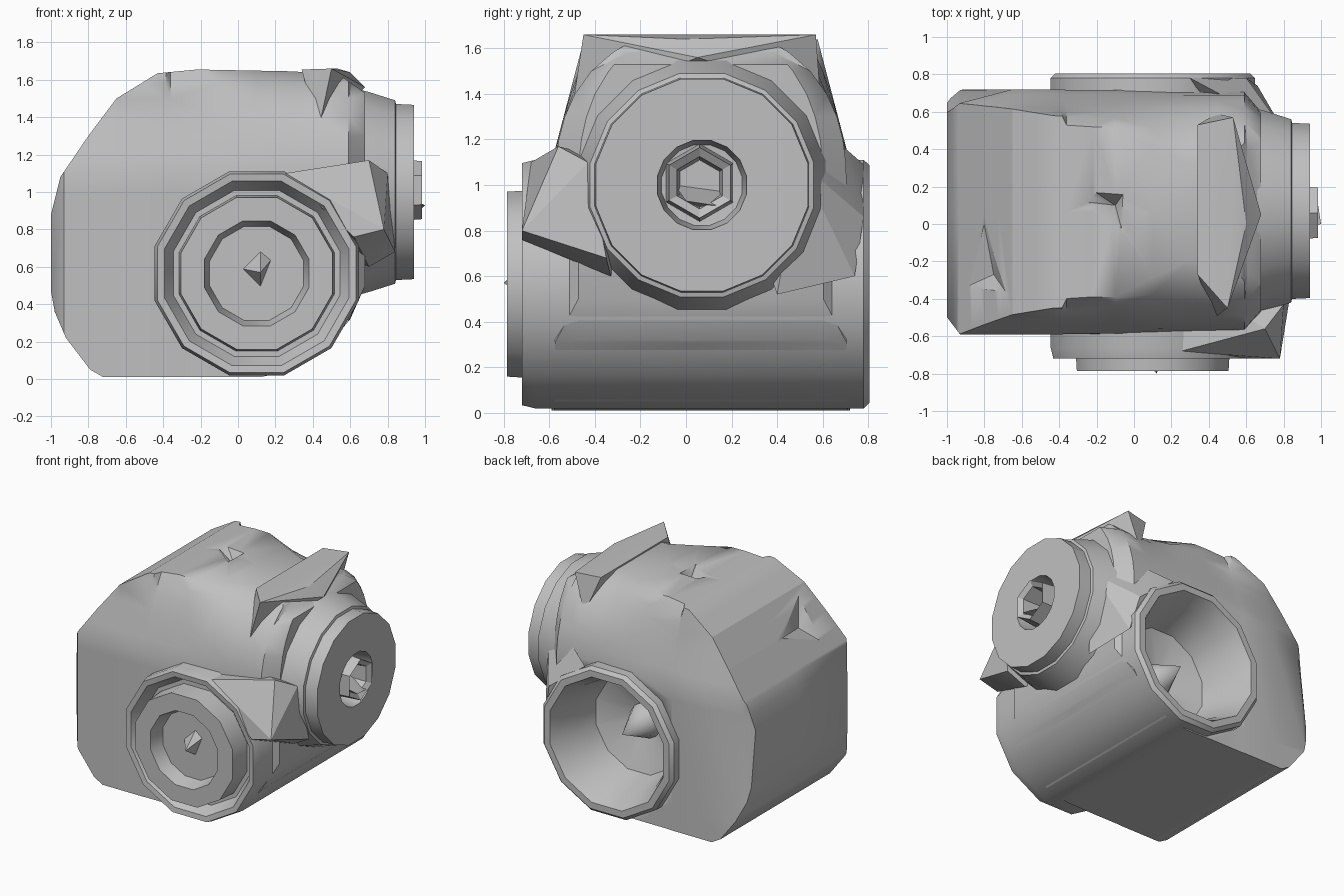
import bpy, bmesh, math

old = bpy.data.objects.get("Cube")
if old:
    bpy.data.objects.remove(old, do_unlink=True)

grey = bpy.data.materials.new("plain grey")
grey.use_nodes = True
grey.diffuse_color = (0.53, 0.53, 0.53, 1)
grey.node_tree.nodes["Principled BSDF"].inputs["Base Color"].default_value = (0.53, 0.53, 0.53, 1)

MID = 0.065  # y of the body's long axis


def clamp(t):
    return min(1, max(0, t))


def finish(name, bm, angle=40):
    bmesh.ops.recalc_face_normals(bm, faces=bm.faces[:])
    mesh = bpy.data.meshes.new(name)
    bm.to_mesh(mesh)
    bm.free()
    obj = bpy.data.objects.new(name, mesh)
    bpy.context.collection.objects.link(obj)
    mesh.materials.append(grey)
    bpy.ops.object.select_all(action='DESELECT')
    obj.select_set(True)
    bpy.context.view_layer.objects.active = obj
    bpy.ops.object.shade_smooth_by_angle(angle=math.radians(angle))
    return obj


def lathe(name, axis, centre, profile, sides=12, turn=0.5, angle=40):
    """Turn (radius, position) pairs around the x or y axis."""
    bm = bmesh.new()
    rings = []
    for r, d in profile:
        ring = []
        for i in range(sides if r else 1):
            a = (i + turn) * math.tau / sides
            u, v = r * math.cos(a), centre[1] + r * math.sin(a)
            p = (centre[0] + u, d, v) if axis == 'y' else (d, centre[0] + u, v)
            ring.append(bm.verts.new(p))
        rings.append(ring)
    for a, b in zip(rings, rings[1:]):
        for i in range(sides):
            j = (i + 1) % sides
            quad = [a[i % len(a)], a[j % len(a)], b[j % len(b)], b[i % len(b)]]
            bm.faces.new(list(dict.fromkeys(quad)))
    return finish(name, bm, angle)


def hull(name, points):
    bm = bmesh.new()
    verts = [bm.verts.new(p) for p in points]
    res = bmesh.ops.convex_hull(bm, input=verts)
    junk = {v for v in res["geom_interior"] + res["geom_unused"]
            if isinstance(v, bmesh.types.BMVert)}
    bmesh.ops.delete(bm, geom=list(junk), context='VERTS')
    return finish(name, bm, 15)


def cut(target, cutter):
    mod = target.modifiers.new("cut", 'BOOLEAN')
    mod.operation = 'DIFFERENCE'
    mod.solver = 'EXACT'
    mod.object = cutter
    bpy.ops.object.select_all(action='DESELECT')
    target.select_set(True)
    bpy.context.view_layer.objects.active = target
    bpy.ops.object.modifier_apply(modifier=mod.name)
    bpy.data.objects.remove(cutter, do_unlink=True)


def half_width(x, z, back):
    # Square-shouldered end block, its back corner chamfered higher up
    block = 0.655 - 0.145 * clamp((z - 1.1) / 0.55)
    if back:
        block *= 1 - 0.06 * clamp((-x - 0.93) / 0.07)
        block *= 1 - 0.14 * clamp((-x - 0.65) / 0.35) * clamp((z - 0.2) / 0.7)
    else:
        block *= 1 - 0.14 * clamp((-x - 0.93) / 0.07)
    # Rounded middle, blending out of the block
    t = min(0.96, clamp((z - 1) / 0.68))
    rounded = 0.64 * (1 - t ** 2.3) ** 0.42
    if x > 0.6:
        rounded *= 0.84
    blend = 0 if x < -0.37 else 0.2 + 0.8 * clamp((x + 0.1) / 0.4)
    return block + (rounded - block) * blend


# Body: side outline pushed along y, then shaped by width
outline = [(-0.72, 0.01), (-0.79, 0.05), (-0.92, 0.22), (-0.98, 0.36), (-1, 0.47),
           (-1, 0.88), (-0.95, 1.08), (-0.8, 1.3), (-0.65, 1.5), (-0.43, 1.635),
           (-0.22, 1.655), (0.3, 1.645), (0.55, 1.62), (0.68, 1.53), (0.68, 0.5),
           (0.6, 0.32), (0.45, 0.14), (0.3, 0.05), (0.12, 0.01)]
bm = bmesh.new()
face = bm.faces.new([bm.verts.new((x, -1, z)) for x, z in outline])
new = bmesh.ops.extrude_face_region(bm, geom=[face])["geom"]
for v in new:
    if isinstance(v, bmesh.types.BMVert):
        v.co.y = 1
cuts = [((0, 0, z), (0, 0, 1)) for z in (0.2, 1.0, 1.1, 1.2, 1.3, 1.4, 1.5, 1.58)]
cuts += [((x, 0, 0), (1, 0, 0))
         for x in (-0.93, -0.65, -0.385, -0.36, -0.1, 0.1, 0.3, 0.45, 0.59)]
cuts.append(((0, MID, 0), (0, 1, 0)))
for co, no in cuts:
    bmesh.ops.bisect_plane(bm, geom=bm.verts[:] + bm.edges[:] + bm.faces[:],
                           plane_co=co, plane_no=no)
for v in bm.verts:
    side = v.co.y - MID
    if abs(side) > 0.1:
        v.co.y = MID + math.copysign(half_width(v.co.x, v.co.z, side > 0), side)
bmesh.ops.triangulate(bm, faces=bm.faces[:])
body = finish("body", bm)

# Back socket opening and the two shallow dents
cut(body, lathe("socket_cutter", 'y', (0.1, 0.565),
                [(0, 0.25), (0.5, 0.25), (0.5, 1), (0, 1)]))
cut(body, hull("top_dent_cutter", [(-0.27, 0.12, 1.67), (-0.22, 0.18, 1.67),
                                   (-0.05, 0.17, 1.67), (-0.06, -0.05, 1.67),
                                   (-0.1, 0.1, 1.57)]))
cut(body, hull("slope_dent_cutter", [(-0.83, 0.15, 1.32), (-0.95, -0.36, 1.14),
                                     (-0.66, -0.4, 1.53), (-0.75, -0.27, 1.26)]))

# Barrel running front to back: hub, groove, rim, and hollow back socket
lathe("barrel", 'y', (0.1, 0.565),
      [(0, -0.68), (0.26, -0.68), (0.29, -0.785), (0.42, -0.785),
       (0.43, -0.63), (0.46, -0.63), (0.51, -0.715), (0.55, -0.72), (0.565, -0.66),
       (0.565, 0.78), (0.54, 0.805), (0.49, 0.805), (0.43, 0.66), (0.37, 0.42),
       (0.13, 0.34), (0, 0.62)])
hull("hub_spike", [(0.12, -0.8, 0.57), (0.02, -0.67, 0.59), (0.12, -0.67, 0.49),
                   (0.18, -0.67, 0.64), (0.12, -0.67, 0.69)])

# Nozzle on the left side: flared neck, flat face, central hole
lathe("nozzle", 'x', (0.07, 1.0),
      [(0, 0.5), (0.6, 0.5), (0.545, 0.7), (0.5, 0.84), (0.48, 0.845),
       (0.475, 0.94), (0.2, 0.94), (0.18, 0.8), (0, 0.78)], sides=16)
lathe("nozzle_insert", 'x', (0.06, 1.01),
      [(0.17, 0.8), (0.155, 0.985), (0.115, 0.96), (0.1, 0.82), (0, 0.82)],
      sides=6, angle=20)
hull("nozzle_blade", [(0.82, -0.05, 1.0), (0.82, 0.17, 0.97), (1.0, 0.0, 0.93),
                      (0.98, 0.13, 0.91), (0.82, 0.05, 0.9)])

# Raised ridge across the top
hull("top_ridge", [(0.34, 0.53, 1.655), (0.34, -0.27, 1.655), (0.5, -0.45, 1.66),
                   (0.53, 0.57, 1.66), (0.6, 0, 1.64), (0.43, -0.5, 1.33),
                   (0.44, 0.59, 1.38), (0.68, 0.05, 1.56)])

# Webs joining the barrel to the nozzle
hull("front_web", [(0.25, -0.68, 1.1), (0.7, -0.56, 1.17), (0.78, -0.72, 0.8),
                   (0.62, -0.72, 0.76), (0.8, -0.43, 1.1), (0.84, -0.35, 0.68),
                   (0.7, -0.33, 0.6), (0.3, -0.3, 1.1), (0.5, -0.3, 0.7)])
hull("back_web", [(0.3, 0.78, 1.09), (0.6, 0.78, 0.86), (0.45, 0.7, 1.16),
                  (0.8, 0.5, 1.1), (0.74, 0.4, 0.52), (0.66, 0.74, 0.6),
                  (0.62, 0.3, 0.8)])
